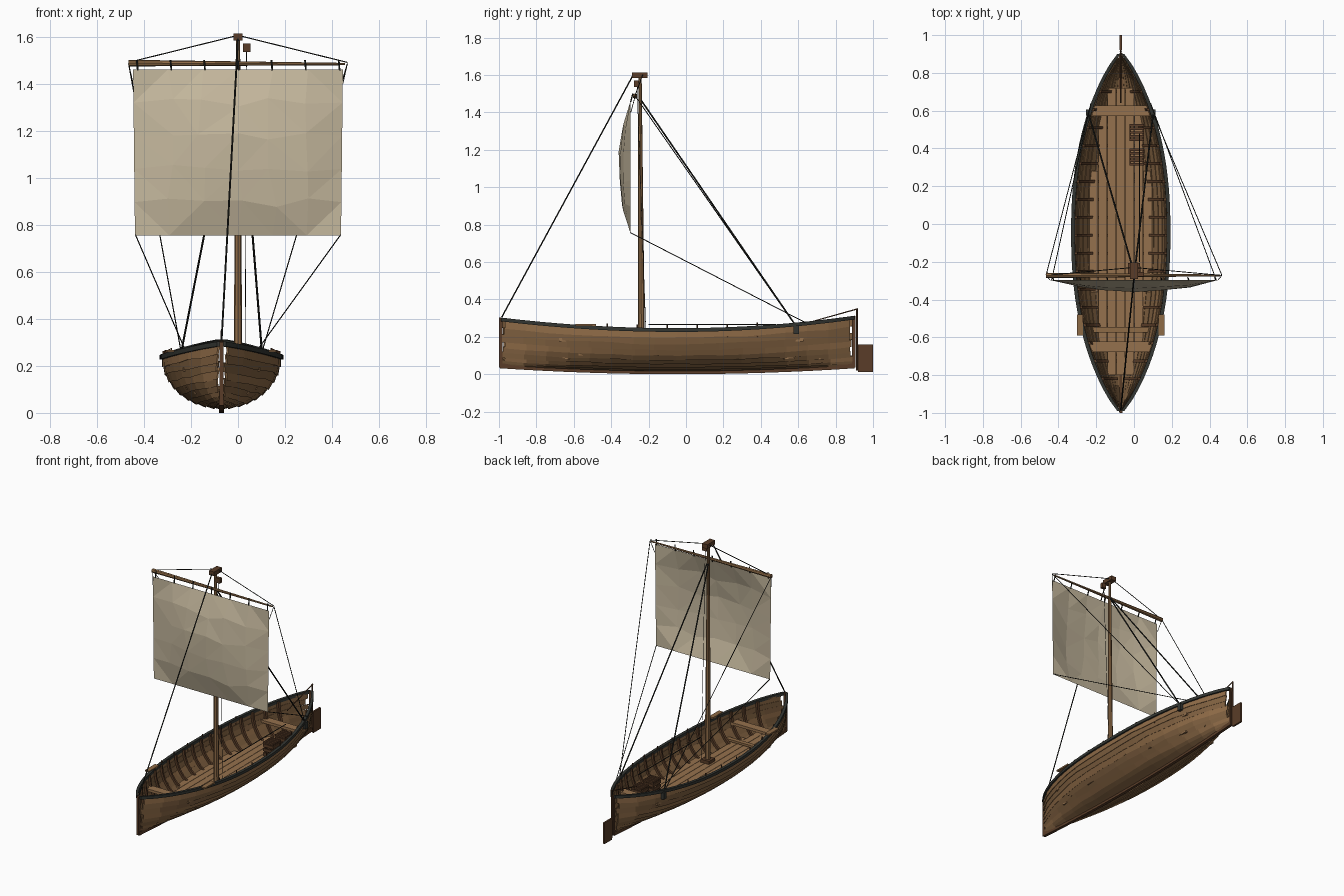
import bpy, bmesh, math, random
from mathutils import Vector

if "Cube" in bpy.data.objects:
    bpy.data.objects.remove(bpy.data.objects["Cube"])
random.seed(4)
CX = -0.07                      # hull centreline


def mat(name, col):
    m = bpy.data.materials.new(name)
    m.diffuse_color = (*col, 1)
    m.use_nodes = True
    m.node_tree.nodes["Principled BSDF"].inputs["Base Color"].default_value = m.diffuse_color
    return m


WOOD = mat("warm_wood", (0.27, 0.145, 0.062))
PLANK = mat("hull_wood", (0.21, 0.115, 0.05))
PALE = mat("deck_wood", (0.30, 0.165, 0.075))
DARK = mat("dark_wood", (0.10, 0.046, 0.021))
RAIL = mat("tarred_rail", (0.033, 0.036, 0.031))
ROPE = mat("rope", (0.016, 0.017, 0.014))
SAIL = mat("canvas", (0.56, 0.48, 0.34))


def make(name, bm, m):
    bmesh.ops.recalc_face_normals(bm, faces=bm.faces)
    me = bpy.data.meshes.new(name)
    bm.to_mesh(me)
    bm.free()
    me.materials.append(m)
    ob = bpy.data.objects.new(name, me)
    bpy.context.collection.objects.link(ob)
    return ob


def loft(bm, rings):
    vs = [[bm.verts.new(p) for p in r] for r in rings]
    n = len(vs[0])
    for a, b in zip(vs, vs[1:]):
        for i in range(n):
            bm.faces.new((a[i], a[(i + 1) % n], b[(i + 1) % n], b[i]))
    bm.faces.new(vs[0])
    bm.faces.new(vs[-1][::-1])


def add_box(bm, lo, hi):
    (x0, y0, z0), (x1, y1, z1) = lo, hi
    loft(bm, [[(x0, y0, z), (x1, y0, z), (x1, y1, z), (x0, y1, z)] for z in (z0, z1)])


def box(name, lo, hi, m):
    bm = bmesh.new()
    add_box(bm, lo, hi)
    return make(name, bm, m)


def add_rod(bm, a, b, r0, r1, n):
    a, b = Vector(a), Vector(b)
    q = (b - a).to_track_quat('Z', 'Y')
    loft(bm, [[p + q @ Vector((r * math.cos(k * math.tau / n), r * math.sin(k * math.tau / n), 0))
               for k in range(n)] for p, r in ((a, r0), (b, r1))])


def rod(name, a, b, r0, r1, m, n=8):
    bm = bmesh.new()
    add_rod(bm, a, b, r0, r1, n)
    return make(name, bm, m)


# Hull shape rules: half breadth, sheer height, bottom height
def tt(y): return (y + 0.045) / 0.955
def half(y): return 0.255 * max(0, 1 - abs(tt(y)) ** 2.3) ** 0.85
def sheer(y): return 0.238 + (0.058 if y < 0 else 0.068) * tt(y) ** 2
def bottom(y): return 0.018 + 0.032 * tt(y) ** 2


def hull(y, s, side, inset=0.0):
    a = s * math.pi / 2
    r = max(0, half(y) - inset)
    zb = bottom(y)
    return Vector((CX + side * max(0.004, r * math.sin(a)), y,
                   zb + inset + (sheer(y) - zb - inset) * (1 - math.cos(a))))


# Lapped strakes, both sides, with slightly ragged ends and edges
NS = 10
for k in range(NS):
    bm = bmesh.new()
    s0, s1 = k / NS, (k + 1) / NS
    for side in (-1, 1):
        y0 = -0.985 + random.uniform(0, 0.02)
        y1 = 0.892 - random.uniform(0, 0.02)
        rings = []
        for i in range(17):
            y = y0 + (y1 - y0) * i / 16
            lo = max(0, s0 - random.uniform(0.01, 0.035))
            hi = s1 if i not in (0, 16) else s1 - 0.02
            rings.append([hull(y, lo, side, -0.003), hull(y, hi, side, 0.003),
                          hull(y, hi, side, 0.010), hull(y, lo, side, 0.005)])
        loft(bm, rings)
    make(f"hull_strake_{k}", bm, PLANK if k % 3 else WOOD)

# Dark gunwale rail
bm = bmesh.new()
for side in (-1, 1):
    rings = []
    for i in range(33):
        y = -0.99 + 1.89 * i / 32
        x, z = half(y), sheer(y)
        rings.append([(CX + side * max(0.002, x + dx), y, z + dz) for dx, dz in
                      ((0.008, -0.012), (0.008, 0.008), (-0.012, 0.008), (-0.012, -0.012))])
    loft(bm, rings)
make("gunwale_rail", bm, RAIL)

# Keel and end posts
bm = bmesh.new()
rings = []
for i in range(17):
    y = -0.995 + 1.895 * i / 16
    z = bottom(y) - 0.018
    rings.append([(CX - 0.01, y, z), (CX + 0.01, y, z), (CX + 0.01, y, z + 0.026), (CX - 0.01, y, z + 0.026)])
loft(bm, rings)
make("keel", bm, DARK)
box("stem_post", (CX - 0.008, -1.0, 0.035), (CX + 0.008, -0.982, 0.302), DARK)
box("stern_post", (CX - 0.008, 0.888, 0.035), (CX + 0.008, 0.905, 0.31), DARK)

# Ribs inside the hull
bm = bmesh.new()
for i in range(17):
    y = -0.82 + 0.095 * i
    for side in (-1, 1):
        rings = []
        for j in range(7):
            s = 0.1 + 0.9 * j / 6
            rings.append([hull(y + d, s, side, ins) for d, ins in
                          ((-0.007, 0.008), (0.007, 0.008), (0.007, 0.024), (-0.007, 0.024))])
        loft(bm, rings)
make("ribs", bm, DARK)

# Floor planks, each as long as the hull allows
bm = bmesh.new()
FZ = 0.08
for i in range(7):
    x = -0.165 + 0.0475 * i
    edge = max(abs(x), abs(x + 0.045))
    ys = [j * 0.02 for j in range(-42, 42) if half(j * 0.02) * 0.7 > edge]
    if ys:
        add_box(bm, (CX + x, max(ys[0], -0.8), FZ), (CX + x + 0.045, min(ys[-1], 0.72), FZ + 0.01))
make("floor_planks", bm, PALE)

# Thwarts
for nm, y in (("front", -0.65), ("rear", 0.60)):
    w = half(y) * 0.93
    box(nm + "_thwart", (CX - w, y - 0.028, 0.175), (CX + w, y + 0.028, 0.193), PALE)
box("fore_beam", (CX - 0.15, -0.575, 0.10), (CX + 0.15, -0.545, 0.115), WOOD)

# Slatted crates aft
for c, y in enumerate((0.31, 0.44)):
    bm = bmesh.new()
    for i in range(5):
        add_box(bm, (-0.025, y + i * 0.019, 0.185), (0.052, y + i * 0.019 + 0.013, 0.195))
    for z in (0.10, 0.13, 0.16):
        for yy in (y, y + 0.081):
            add_box(bm, (-0.025, yy, z), (0.052, yy + 0.008, z + 0.02))
        for xx in (-0.025, 0.044):
            add_box(bm, (xx, y, z), (xx + 0.008, y + 0.089, z + 0.02))
    for xx in (-0.02, 0.04):
        for yy in (y + 0.004, y + 0.077):
            add_box(bm, (xx, yy, FZ), (xx + 0.008, yy + 0.008, 0.19))
    make(f"slatted_crate_{c}", bm, DARK)

# Side boards, thole pins and shroud blocks on the rail
for side in (-1, 1):
    x = CX + side * 0.215
    box("side_board", (x - 0.016, -0.59, 0.258), (x + 0.016, -0.48, 0.268), WOOD)
    bm = bmesh.new()
    for y in (-0.42, -0.26, -0.1, 0.06, 0.22, 0.38):
        p = CX + side * (half(y) - 0.008)
        add_rod(bm, (p, y, 0.2), (p, y, sheer(y) + 0.025), 0.004, 0.004, 5)
    make("thole_pins", bm, DARK)
    p = CX + side * (half(0.59) + 0.006)
    box("shroud_block", (p - 0.01, 0.575, 0.215), (p + 0.01, 0.605, 0.262), RAIL)

# Rudder, stock and tiller
box("rudder_blade", (CX - 0.006, 0.92, 0.012), (CX + 0.006, 1.0, 0.158), DARK)
rod("rudder_stock", (CX, 0.914, 0.02), (CX, 0.914, 0.35), 0.006, 0.005, DARK)
rod("tiller", (CX, 0.92, 0.35), (CX, 0.64, 0.272), 0.004, 0.003, DARK, 6)

# Mast, foot and mast blocks
MY = -0.238
box("mast_foot", (-0.032, MY - 0.032, FZ), (0.032, MY + 0.032, 0.112), DARK)
rod("mast", (0, MY, 0.085), (0, MY - 0.008, 1.59), 0.019, 0.009, WOOD, 8)
box("masthead_block", (-0.02, -0.29, 1.583), (0.02, -0.205, 1.612), DARK)
box("halyard_block", (0.022, -0.277, 1.535), (0.054, -0.255, 1.57), DARK)

# Yard, tapering to the right
rod("yard", (-0.465, -0.272, 1.487), (0.455, -0.272, 1.483), 0.014, 0.005, WOOD, 8)
bm = bmesh.new()
for i in range(7):
    x = -0.43 + i * 0.143
    add_rod(bm, (x, -0.285, 1.50), (x + 0.004, -0.296, 1.455), 0.004, 0.004, 5)
make("sail_ties", bm, ROPE)

# Bellied, faceted sail
bm = bmesh.new()
NU, NV = 6, 5
g = []
for j in range(NV + 1):
    v = j / NV
    row = []
    for i in range(NU + 1):
        u = i / NU * 2 - 1
        inner = 0 < i < NU and 0 < j < NV
        jit = 0.022 if inner else 0
        d = 0.062 * (1 - u * u) ** 0.7 * (4 * v * (1 - v)) ** 0.8
        row.append(bm.verts.new((u * (0.438 + 0.008 * v) + random.uniform(-jit, jit),
                                 -0.297 - d + random.uniform(-0.15, 0.15) * jit,
                                 0.755 + 0.705 * v + random.uniform(-jit, jit))))
    g.append(row)
for j in range(NV):
    for i in range(NU):
        bm.faces.new((g[j][i], g[j][i + 1], g[j + 1][i + 1], g[j + 1][i]))
bmesh.ops.triangulate(bm, faces=bm.faces)
make("sail", bm, SAIL)

# Rigging
rod("forestay", (CX, -0.985, 0.305), (0, -0.285, 1.595), 0.004, 0.004, ROPE, 6)
rod("halyard", (0.03, -0.21, 0.1), (0.036, -0.262, 1.54), 0.0015, 0.0015, ROPE, 5)
rod("deck_line", (0.03, -0.2, 0.265), (0.03, 0.48, 0.265), 0.003, 0.003, ROPE, 5)
for side in (-1, 1):
    ax = CX + side * 0.172
    rod("shroud", (side * 0.005, -0.24, 1.465), (ax, 0.59, 0.255), 0.0045, 0.0045, ROPE, 6)
    rod("brace", (side * 0.465, -0.27, 1.485), (ax, 0.585, 0.26), 0.0025, 0.0025, ROPE, 5)
    rod("sheet", (side * 0.436, -0.297, 0.757), (CX + side * 0.158, 0.64, 0.275), 0.0025, 0.0025, ROPE, 5)
    rod("yard_lift", (side * 0.465, -0.272, 1.49), (0, -0.23, 1.605), 0.0025, 0.0025, ROPE, 5)
    rod("yard_pendant", (side * 0.465, -0.272, 1.485), (side * 0.446, -0.295, 1.40), 0.002, 0.002, ROPE, 5)
